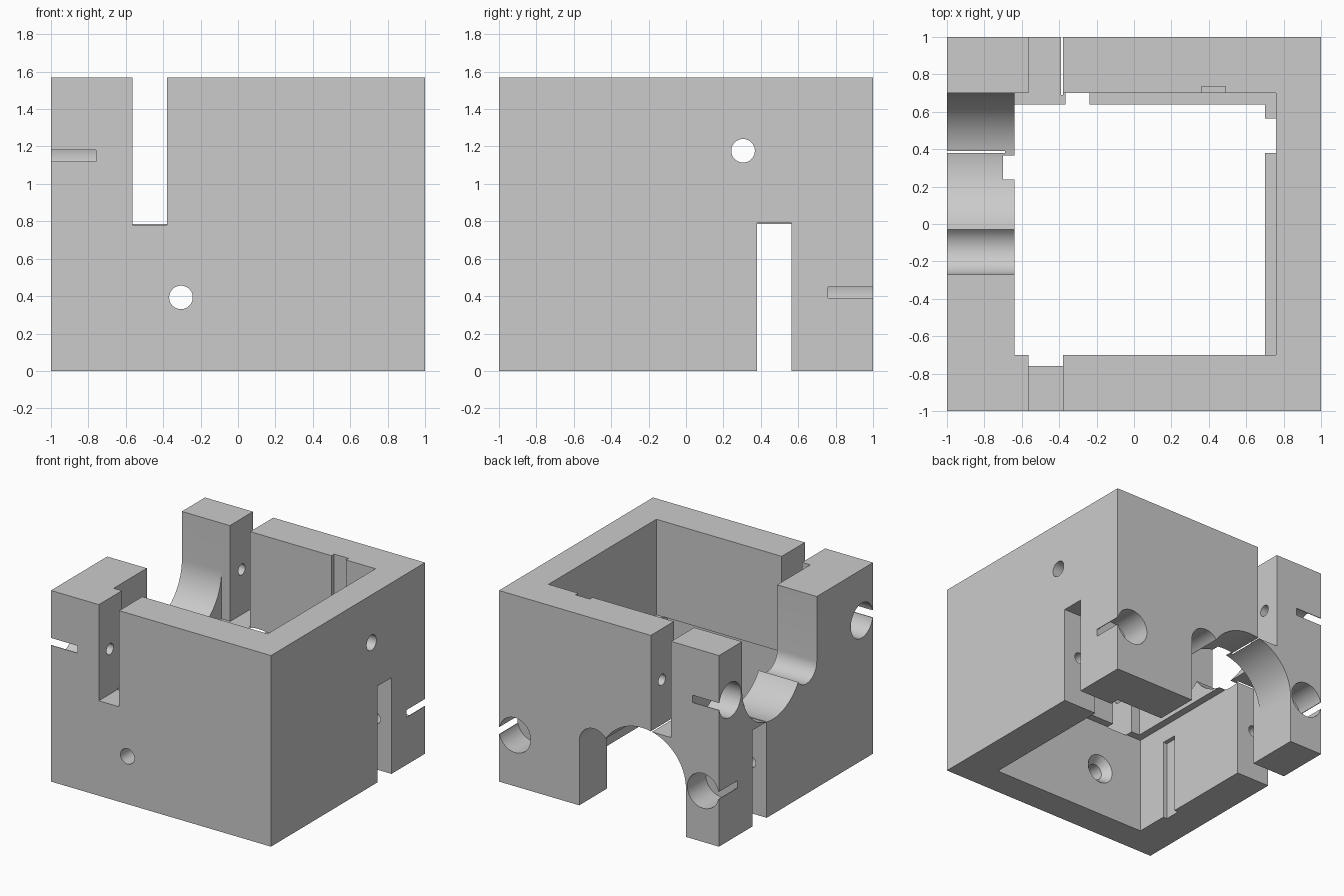
import bpy
import bmesh
from math import sin, cos, radians, pi
from mathutils import Matrix, Vector

cube = bpy.data.objects.get("Cube")
if cube:
    bpy.data.objects.remove(cube, do_unlink=True)

H = 1.57
MID = H / 2
# Half turn about a horizontal diagonal: the lower half repeats the upper half
TURN = Matrix(((0, -1, 0, 0), (-1, 0, 0, 0), (0, 0, -1, H), (0, 0, 0, 1)))

grey = bpy.data.materials.new("light_grey")
grey.use_nodes = True
COLOUR = (0.6, 0.6, 0.6, 1)
grey.diffuse_color = COLOUR
grey.node_tree.nodes["Principled BSDF"].inputs["Base Color"].default_value = COLOUR


def finish(bm, name):
    bmesh.ops.recalc_face_normals(bm, faces=bm.faces)
    mesh = bpy.data.meshes.new(name)
    bm.to_mesh(mesh)
    bm.free()
    mesh.materials.append(grey)
    obj = bpy.data.objects.new(name, mesh)
    bpy.context.scene.collection.objects.link(obj)
    return obj


def box(name, x, y, z):
    bm = bmesh.new()
    bmesh.ops.create_cube(bm, size=1)
    for v in bm.verts:
        v.co = [lo + (c + 0.5) * (hi - lo) for c, (lo, hi) in zip(v.co, (x, y, z))]
    return finish(bm, name)


def rod(name, start, end, r1, r2=None):
    start, end = Vector(start), Vector(end)
    axis = end - start
    bm = bmesh.new()
    bmesh.ops.create_cone(bm, cap_ends=True, segments=48, radius1=r1,
                          radius2=r1 if r2 is None else r2, depth=axis.length)
    turn = Vector((0, 0, 1)).rotation_difference(axis).to_matrix().to_4x4()
    bm.transform(Matrix.Translation((start + end) / 2) @ turn)
    return finish(bm, name)


def arc(cy, cz, r, a0, a1, n):
    angles = [radians(a0 + (a1 - a0) * i / n) for i in range(n + 1)]
    return [(cy + r * cos(a), cz + r * sin(a)) for a in angles]


def prism_x(name, points, x0, x1):
    bm = bmesh.new()
    face = bm.faces.new([bm.verts.new((x0, y, z)) for y, z in points])
    out = bmesh.ops.extrude_face_region(bm, geom=[face])
    moved = [g for g in out["geom"] if isinstance(g, bmesh.types.BMVert)]
    bmesh.ops.translate(bm, verts=moved, vec=(x1 - x0, 0, 0))
    return finish(bm, name)


body = box("housing_body", (-1, 1), (-1, 1), (0, H))

# Cavity, wall slots and inner groove
cutters = [
    box("cavity_cutter", (-0.64, 0.76), (-0.70, 0.70), (MID - 0.0005, 1.7)),
    box("front_slot_cutter", (-0.565, -0.38), (-1.1, -0.69), (0.78, 1.7)),
    box("back_slot_cutter", (-0.565, -0.38), (0.69, 1.1), (0.78, 1.7)),
    box("groove_cutter", (0.36, 0.49), (0.6, 0.735), (0.92, 1.7)),
]

# Rounded wall opening: a large bore joined to a small one
opening = ([(0.70, 1.7)] + arc(0.302, 1.178, 0.398, 0, -146.5, 36)
           + arc(-0.135, 1.04, 0.135, -39, -180, 16) + [(-0.27, 1.7)])
cutters.append(prism_x("opening_cutter", opening, -1.1, -0.6))

# Corner clamps: blind bore, clamping slit and screw hole
for side, s in (("front", -1), ("back", 1)):
    y = 0.855 * s
    cutters += [
        rod(side + "_bore_cutter", (-1.1, y, 1.15), (-0.76, y, 1.15), 0.143),
        box(side + "_slit_cutter", (-1.1, -0.76), sorted((y, 1.1 * s)), (1.12, 1.18)),
        rod(side + "_screw_cutter", (-0.8, y, 1.15), (-0.1, y, 1.15), 0.045),
    ]

# Countersunk hole through the thin wall
cutters += [
    rod("hole_cutter", (-0.305, -1.1, 0.393), (-0.305, -0.6, 0.393), 0.063),
    rod("countersink_cutter", (-0.305, -0.83, 0.393), (-0.305, -0.74, 0.393), 0.055, 0.135),
]

# Repeat every cut on the other half
for c in cutters[:]:
    twin = c.copy()
    twin.data = c.data.copy()
    twin.name = "turned_" + c.name
    twin.data.transform(TURN)
    bpy.context.scene.collection.objects.link(twin)
    cutters.append(twin)

for c in cutters:
    mod = body.modifiers.new(c.name, 'BOOLEAN')
    mod.operation = 'DIFFERENCE'
    mod.solver = 'EXACT'
    mod.object = c

# Bake the cuts and remove the helpers
bpy.context.view_layer.update()
graph = bpy.context.evaluated_depsgraph_get()
baked = bpy.data.meshes.new_from_object(body.evaluated_get(graph))
body.modifiers.clear()
body.data = baked
for c in cutters:
    bpy.data.objects.remove(c, do_unlink=True)

bpy.ops.object.select_all(action='DESELECT')
body.select_set(True)
bpy.context.view_layer.objects.active = body
bpy.ops.object.shade_smooth_by_angle(angle=radians(30))
